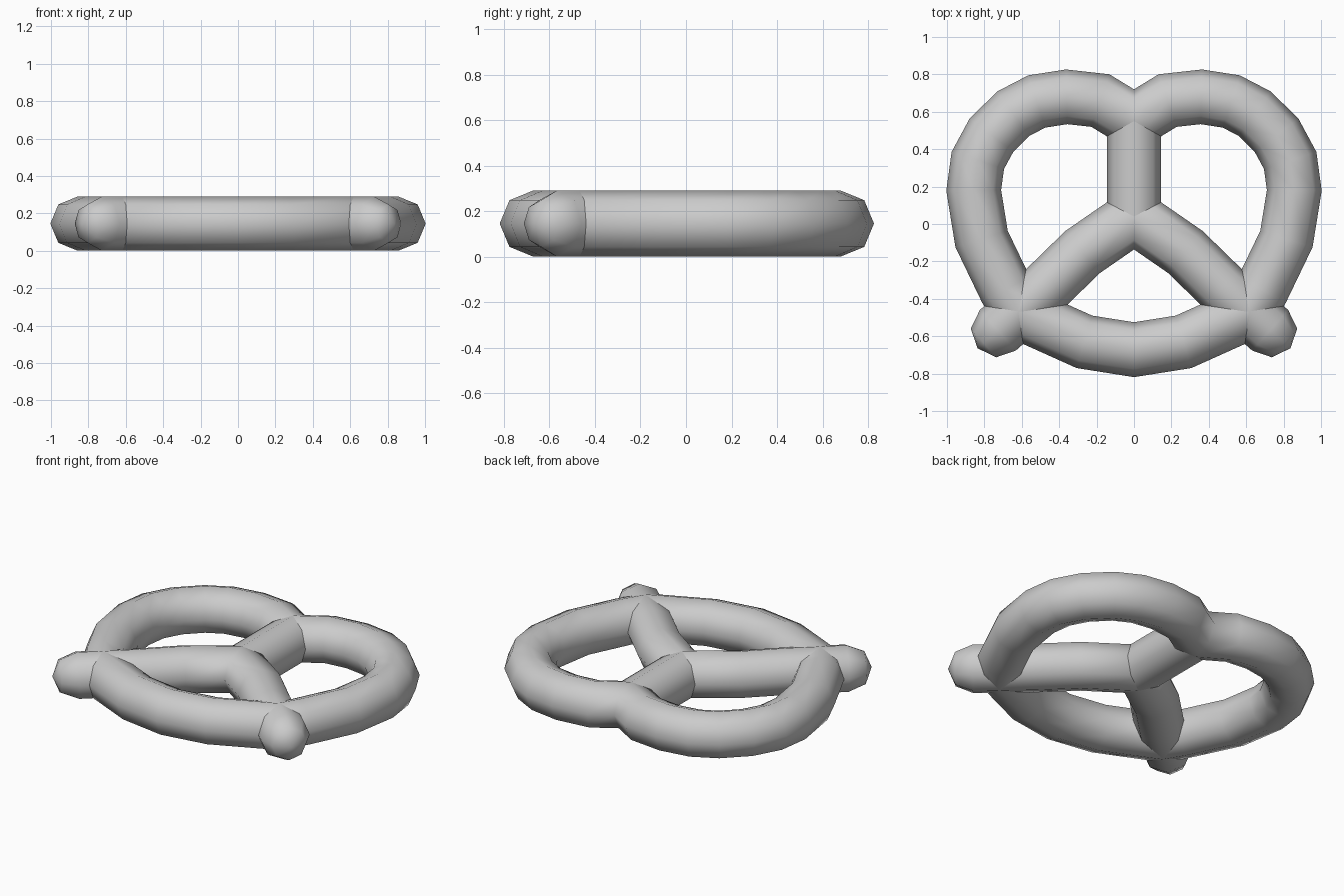
import bpy, bmesh, math
from mathutils import Vector

if "Cube" in bpy.data.objects:
    bpy.data.objects.remove(bpy.data.objects["Cube"])

R = 0.145     # rope radius, also the height of its centre line
SIDES = 8


def mirrored(half):
    """Right half of a path (x >= 0), followed by its mirror image."""
    left = [(-x, y) for x, y in reversed(half) if x > 0]
    return half + left


def tube(name, path, closed=False, round_ends=False):
    """Sweep an octagon along a flat path with mitred corners."""
    pts = [Vector((x, y, R)) for x, y in path]
    n = len(pts)
    stations = []                      # centre, sideways vector, ring radius
    for i, p in enumerate(pts):
        a = (p - pts[i - 1]).normalized() if closed or i > 0 else None
        b = (pts[(i + 1) % n] - p).normalized() if closed or i < n - 1 else None
        a, b = a or b, b or a
        t = (a + b).normalized()
        side = Vector((t.y, -t.x, 0)) / t.dot(a)
        stations.append((p, side, R))
    if round_ends:
        c = R * math.sqrt(0.5)
        d0 = (pts[0] - pts[1]).normalized()
        d1 = (pts[-1] - pts[-2]).normalized()
        stations.insert(0, (pts[0] + d0 * c, stations[0][1], c))
        stations.append((pts[-1] + d1 * c, stations[-1][1], c))

    bm = bmesh.new()
    rings = []
    for p, side, r in stations:
        ring = []
        for k in range(SIDES):
            ang = math.tau * k / SIDES
            ring.append(bm.verts.new(p + side * r * math.cos(ang)
                                     + Vector((0, 0, r * math.sin(ang)))))
        rings.append(ring)
    pairs = list(zip(rings, rings[1:]))
    if closed:
        pairs.append((rings[-1], rings[0]))
    for u, v in pairs:
        for k in range(SIDES):
            j = (k + 1) % SIDES
            bm.faces.new((u[k], u[j], v[j], v[k]))
    if round_ends:
        for ring, tip in ((rings[0], pts[0] + d0 * R), (rings[-1], pts[-1] + d1 * R)):
            top = bm.verts.new(tip)
            for k in range(SIDES):
                bm.faces.new((ring[k], ring[(k + 1) % SIDES], top))
    elif not closed:
        bm.faces.new(rings[0])
        bm.faces.new(rings[-1])
    bmesh.ops.recalc_face_normals(bm, faces=bm.faces)
    for f in bm.faces:
        f.smooth = len(f.verts) < SIDES
    me = bpy.data.meshes.new(name)
    bm.to_mesh(me)
    bm.free()
    ob = bpy.data.objects.new(name, me)
    bpy.context.collection.objects.link(ob)
    return ob


# Outer loop: two lobes meeting in a notch at the back, one shallow arc in front
loop_half = [(0, 0.55), (0.18, 0.66), (0.36, 0.68), (0.52, 0.655), (0.645, 0.59),
             (0.762, 0.475), (0.835, 0.34), (0.857, 0.18), (0.815, -0.08),
             (0.685, -0.35), (0.61, -0.475), (0.265, -0.63), (0, -0.672)]
tube("outer_loop", mirrored(loop_half), closed=True)

# Crossing arms with rounded tips poking out past the loop
arm_left_to_centre = [(0.728, -0.568), (0.47, -0.34), (0.275, -0.15), (0, 0.04)]
tube("crossed_arms", mirrored(arm_left_to_centre), round_ends=True)

# Straight twist joining the arms to the notch
tube("centre_twist", [(0, 0.55), (0, 0.04)])
